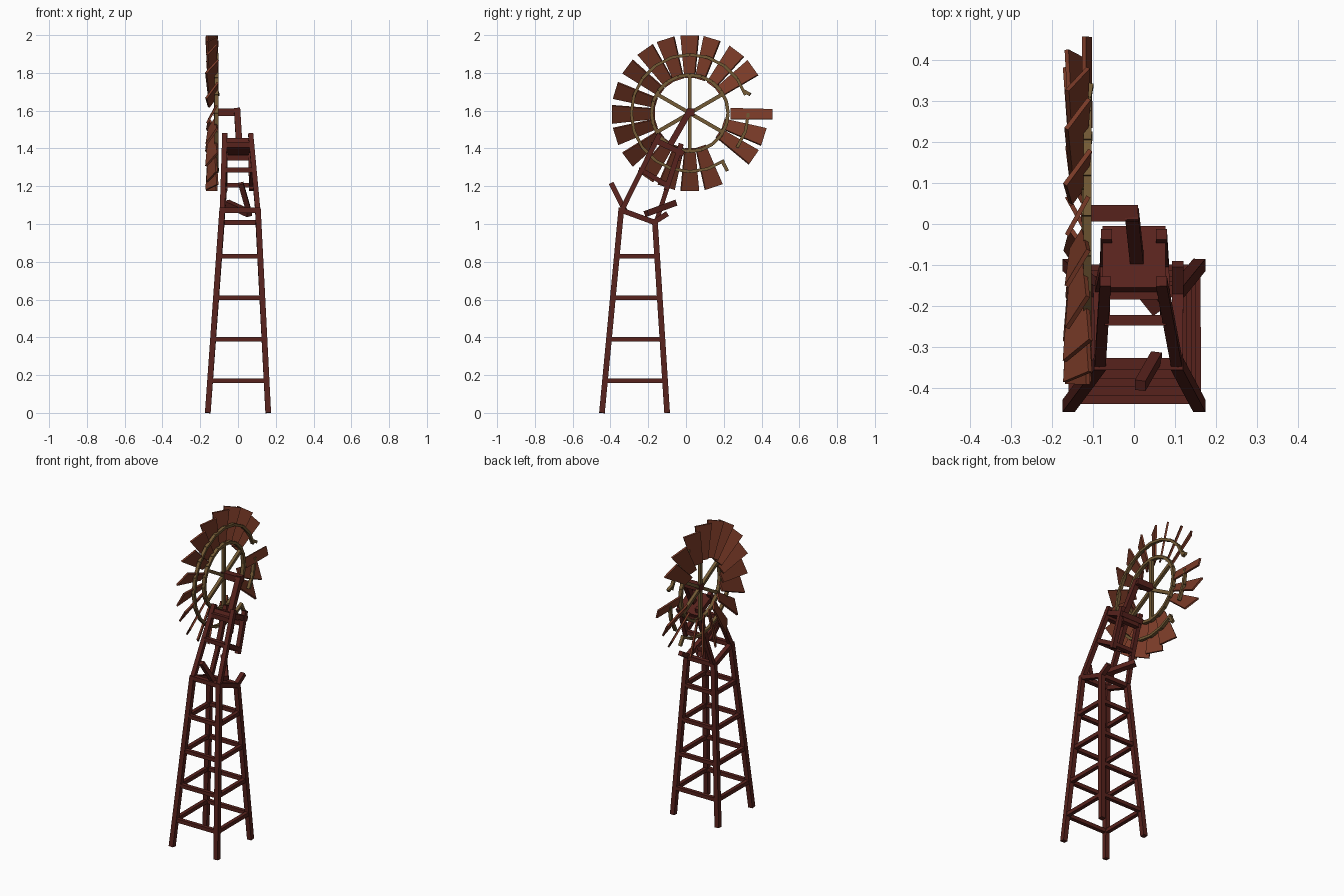
import bpy, bmesh, math, random
from mathutils import Vector, Matrix

if "Cube" in bpy.data.objects:
    bpy.data.objects.remove(bpy.data.objects["Cube"])

random.seed(4)


def material(name, rgb):
    m = bpy.data.materials.new(name)
    m.diffuse_color = (*rgb, 1)
    m.use_nodes = True
    m.node_tree.nodes["Principled BSDF"].inputs["Base Color"].default_value = m.diffuse_color
    return m


WOOD = material("dark_wood", (0.095, 0.016, 0.012))
BLADE = material("rust_blade", (0.19, 0.042, 0.02))
METAL = material("dull_brass", (0.17, 0.10, 0.035))


def add_box(bm, a, b, w, h, w2=None, ref=None):
    """Box from a to b; w along ref, h across, w2 = end width."""
    a, b = Vector(a), Vector(b)
    d = (b - a).normalized()
    ref = Vector(ref) if ref else Vector((1, 0, 0) if abs(d.x) < 0.7 else (0, 0, 1))
    u = (ref - d * ref.dot(d)).normalized()
    v = d.cross(u)
    w2 = w if w2 is None else w2
    rings = []
    for p, ww in ((a, w), (b, w2)):
        rings.append([bm.verts.new(p + u * (sx * ww / 2) + v * (sy * h / 2))
                      for sx, sy in ((-1, -1), (1, -1), (1, 1), (-1, 1))])
    lo, hi = rings
    bm.faces.new(lo[::-1])
    bm.faces.new(hi)
    for i in range(4):
        j = (i + 1) % 4
        bm.faces.new((lo[i], lo[j], hi[j], hi[i]))


def make(name, mat, boxes):
    bm = bmesh.new()
    for args, kw in boxes:
        add_box(bm, *args, **kw)
    bmesh.ops.recalc_face_normals(bm, faces=bm.faces)
    me = bpy.data.meshes.new(name)
    bm.to_mesh(me)
    bm.free()
    me.materials.append(mat)
    ob = bpy.data.objects.new(name, me)
    bpy.context.collection.objects.link(ob)
    return ob


def B(a, b, w, h=None, **kw):
    return ((a, b, w, h or w), kw)


# Lower tower legs: (foot, top), in order around the tower
legs = [(Vector((-0.16, -0.445, 0)), Vector((-0.083, -0.342, 1.085))),
        (Vector((0.16, -0.445, 0)), Vector((0.105, -0.342, 1.085))),
        (Vector((0.16, -0.10, 0)), Vector((0.107, -0.165, 1.02))),
        (Vector((-0.16, -0.10, 0)), Vector((-0.085, -0.165, 1.02)))]
make("lower_legs", WOOD, [B(f, t, 0.03) for f, t in legs])


def at(i, z):
    f, t = legs[i % 4]
    return f.lerp(t, z / t.z)


# Rungs on all four sides
make("rungs", WOOD, [B(at(i, z), at(i + 1, z), 0.024)
                     for z in (0.17, 0.39, 0.61, 0.83) for i in range(4)])
tops = [t - Vector((0, 0, 0.012)) for f, t in legs]
make("sloping_top_rungs", WOOD, [B(tops[i], tops[(i + 1) % 4], 0.028) for i in range(4)])

# Tilted upper tower
make("upper_front_legs", WOOD, [
    B(legs[0][1] - Vector((0, 0, 0.015)), (-0.07, -0.14, 1.475), 0.027),
    B(legs[1][1] - Vector((0, 0, 0.015)), (0.067, -0.14, 1.475), 0.027)])
make("upper_back_legs", WOOD, [
    B((-0.083, -0.155, 1.02), (-0.07, -0.10, 1.19), 0.024),
    B((-0.07, -0.105, 1.18), (-0.067, -0.025, 1.425), 0.027),
    B((0.072, -0.105, 1.18), (0.067, -0.025, 1.425), 0.027)])
frame = [(-0.072, -0.235, 1.285), (0.078, -0.235, 1.285), (0.072, -0.10, 1.205), (-0.07, -0.10, 1.205)]
make("upper_rungs", WOOD, [B(frame[i], frame[(i + 1) % 4], 0.026) for i in range(4)])
make("top_platform", WOOD, [
    B((0, -0.162, 1.443), (0, -0.012, 1.37), 0.155, 0.03),
    B((-0.06, -0.17, 1.42), (0.06, -0.17, 1.42), 0.03),
    B((-0.06, -0.04, 1.35), (0.06, -0.04, 1.35), 0.03)])

# Broken timbers
make("broken_front_timber", WOOD, [B((0.055, -0.325, 1.075), (0.015, -0.395, 1.215), 0.027)])
make("broken_loose_timber", WOOD, [B((-0.06, -0.06, 1.11), (0.06, -0.21, 1.055), 0.033)])
make("broken_leg_stub", WOOD, [B((0.107, -0.17, 1.01), (0.107, -0.098, 1.055), 0.028)])

# Wheel post and axle
make("wheel_post", WOOD, [B((0.008, -0.095, 1.40), (-0.005, 0.025, 1.607), 0.033)])
make("axle", WOOD, [B((-0.13, 0.026, 1.592), (0.01, 0.026, 1.592), 0.04)])

# Wheel, turning around the x axis
CY, CZ, N = 0.02, 1.587, 20


def polar(r, deg, x):
    a = math.radians(deg)
    return Vector((x, CY + r * math.cos(a), CZ + r * math.sin(a)))


step = 360 / N
make("spokes", METAL, [B(polar(0, d, -0.116), polar(0.205, d, -0.116), 0.02)
                       for d in range(30, 390, 60)])
make("inner_ring", METAL, [B(polar(0.203, i * step, -0.116), polar(0.203, (i + 1) * step, -0.116), 0.022, 0.018)
                           for i in range(N)])
make("outer_ring", METAL, [B(polar(0.31, i * step, -0.114), polar(0.31, (i + 1) * step, -0.114), 0.02, 0.016)
                           for i in range(N) if i not in (0, 17)])
make("bent_ring_ends", METAL, [B(polar(0.31, 22, -0.114), polar(0.335, 17, -0.108), 0.018),
                               B(polar(0.31, -56, -0.114), polar(0.365, -57, -0.11), 0.018)])

# Tapered pitched blades; two are missing and one has slipped outward
blades = []
for i in range(N):
    if i in (1, 17):
        continue
    deg = i * step + random.uniform(-1.5, 1.5) * (i != 5)
    a = math.radians(deg)
    pitch = math.radians(32 + random.uniform(-5, 5))
    r0, r1, x = 0.185, 0.412, -0.138
    if i == 0:
        r0, r1, x, pitch = 0.215, 0.438, -0.115, math.radians(15)
    edge = (math.sin(pitch), math.sin(a) * math.cos(pitch), -math.cos(a) * math.cos(pitch))
    w2 = 0.055 if i == 0 else 0.108
    blades.append(B(polar(r0, deg, x), polar(r1, deg, x), 0.06, 0.011, w2=w2, ref=edge))
make("blades", BLADE, blades)
